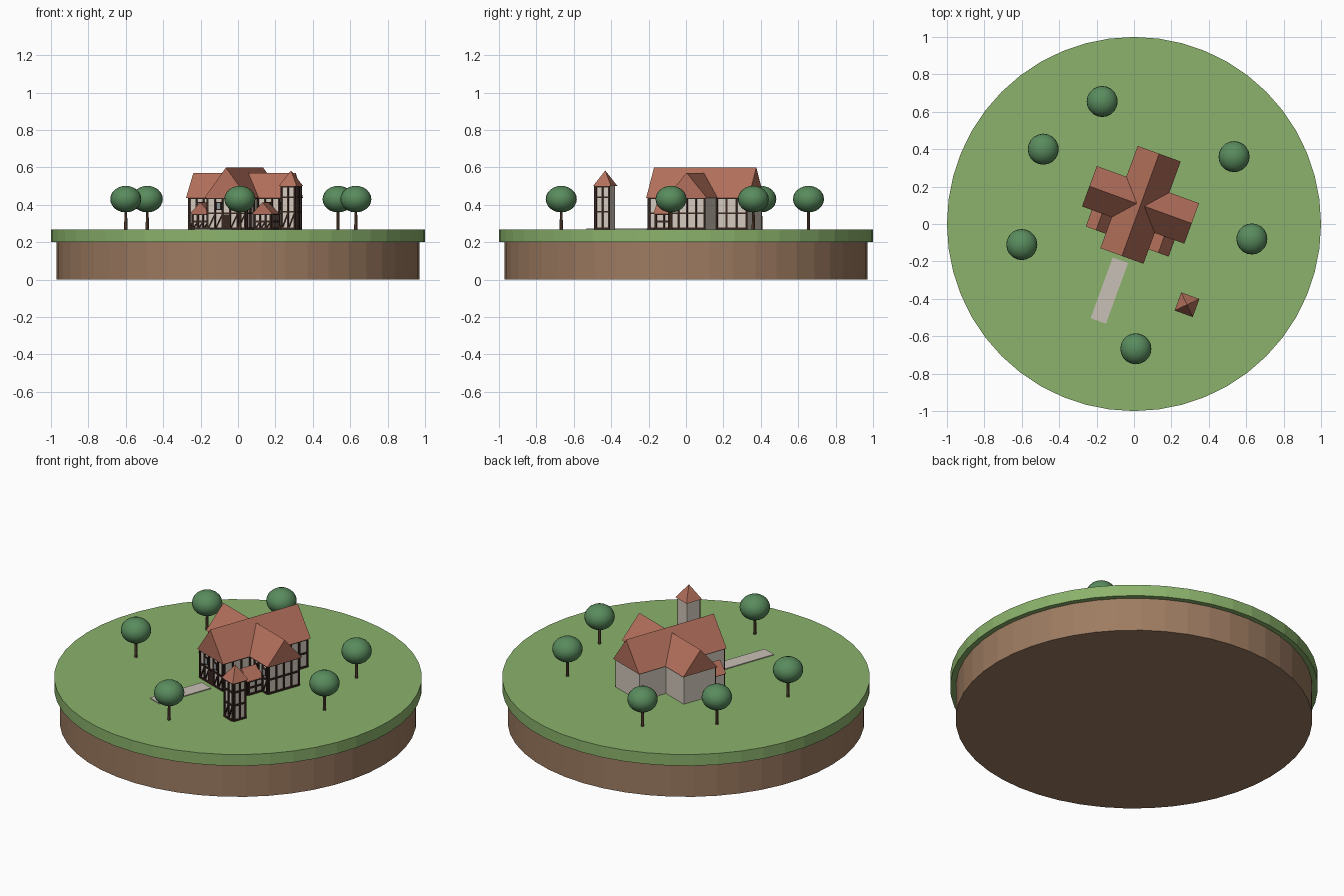
import bpy, bmesh, math
from mathutils import Matrix, Vector

if "Cube" in bpy.data.objects:
    bpy.data.objects.remove(bpy.data.objects["Cube"])


def material(name, r, g, b):
    m = bpy.data.materials.new(name)
    m.use_nodes = True
    m.diffuse_color = (r, g, b, 1)
    m.node_tree.nodes["Principled BSDF"].inputs["Base Color"].default_value = (r, g, b, 1)
    return m


GRASS = material("grass green", 0.26, 0.45, 0.15)
SOIL = material("soil brown", 0.34, 0.20, 0.12)
PLASTER = material("plaster", 0.66, 0.59, 0.51)
TIMBER = material("dark timber", 0.04, 0.02, 0.015)
ROOF = material("clay tile", 0.45, 0.16, 0.105)
STONE = material("path stone", 0.58, 0.53, 0.47)
BARK = material("bark", 0.13, 0.07, 0.04)
LEAF = material("leaf green", 0.10, 0.26, 0.11)
GLASS = material("window glass", 0.25, 0.30, 0.33)

GROUND = 0.268
# The whole house group is turned on the plot
HOUSE = Matrix.Translation((0.035, 0.1025, GROUND)) @ Matrix.Rotation(math.radians(-20), 4, 'Z')
WALL = 0.172
FRONT, RIGHT = 0, math.pi / 2


def finish(bm, name, mat, smooth=False):
    bmesh.ops.recalc_face_normals(bm, faces=bm.faces)
    me = bpy.data.meshes.new(name)
    bm.to_mesh(me)
    bm.free()
    me.materials.append(mat)
    for p in me.polygons:
        p.use_smooth = smooth
    ob = bpy.data.objects.new(name, me)
    bpy.context.collection.objects.link(ob)
    return ob


def add_box(bm, centre, size, frame):
    m = frame @ Matrix.Translation(centre) @ Matrix.Diagonal((*size, 1))
    bmesh.ops.create_cube(bm, size=1, matrix=m)


def box(name, centre, size, mat, frame=HOUSE):
    bm = bmesh.new()
    add_box(bm, centre, size, frame)
    return finish(bm, name, mat)


def cylinder(name, r1, r2, z0, z1, sides, mat, x=0, y=0):
    bm = bmesh.new()
    bmesh.ops.create_cone(bm, cap_ends=True, segments=sides, radius1=r1, radius2=r2,
                          depth=z1 - z0, matrix=Matrix.Translation((x, y, (z0 + z1) / 2)))
    return finish(bm, name, mat)


def gable_roof(name, x, y, width, length, z0, z1, turn=0):
    """Solid triangular prism with its ridge along y before turning."""
    bm = bmesh.new()
    m = HOUSE @ Matrix.Translation((x, y, 0)) @ Matrix.Rotation(turn, 4, 'Z')
    w, l = width / 2, length / 2
    ends = [[bm.verts.new(m @ Vector(p)) for p in ((-w, s * l, z0), (w, s * l, z0), (0, s * l, z1))]
            for s in (-1, 1)]
    bm.faces.new(ends[0])
    bm.faces.new(ends[1])
    for i in range(3):
        j = (i + 1) % 3
        bm.faces.new((ends[0][i], ends[0][j], ends[1][j], ends[1][i]))
    return finish(bm, name, ROOF)


def facade(name, x, y, width, height, turn, bays, rails, braces=True, windows=()):
    """Half-timbering on one wall: posts, rails, braces and framed windows."""
    m = HOUSE @ Matrix.Translation((x, y, 0)) @ Matrix.Rotation(turn, 4, 'Z')
    bar, thick = 0.009, 0.007
    bm = bmesh.new()
    bay = (width - bar) / bays
    left = -(width - bar) / 2
    for i in range(bays + 1):
        add_box(bm, (left + i * bay, -thick / 2, height / 2), (bar, thick, height), m)
    for f in rails:
        z = bar / 2 + f * (height - bar)
        add_box(bm, (0, -thick / 2, z), (width, thick, bar), m)
    if braces:
        rise = height * rails[1]
        for i in range(bays):
            tilt = Matrix.Rotation(-math.atan2(rise, bay), 4, 'Y')
            place = m @ Matrix.Translation((left + (i + 0.5) * bay, -0.003, rise / 2)) @ tilt
            add_box(bm, (0, 0, 0), (math.hypot(bay, rise) * 0.95, 0.006, 0.006), place)
    pane_z = height * 0.73
    for i in windows:
        add_box(bm, (left + (i + 0.5) * bay, -0.004, pane_z), (0.028, 0.008, 0.042), m)
    finish(bm, name + "_timbers", TIMBER)
    for i in windows:
        box(name + "_window", (left + (i + 0.5) * bay, -0.005, pane_z), (0.018, 0.008, 0.032), GLASS, m)


# Plot
cylinder("soil_base", 0.97, 0.97, 0, 0.2, 48, SOIL)
cylinder("grass_top", 1, 1, 0.2, GROUND, 48, GRASS)
box("path", (0, -0.488, 0.002), (0.087, 0.345, 0.006), STONE)

# Crossing wings
MAIN_W, WING_W, LENGTH = 0.222, 0.208, 0.56
END = LENGTH / 2
box("main_walls", (0, 0, WALL / 2), (MAIN_W, LENGTH, WALL), PLASTER)
box("wing_walls", (0, 0, WALL / 2), (LENGTH, WING_W, WALL), PLASTER)
gable_roof("main_roof", 0, 0, 0.245, 0.582, WALL - 0.003, 0.331)
gable_roof("wing_roof", 0, 0, 0.23, 0.582, WALL - 0.003, 0.303, RIGHT)

# Wall timbers on the front and right sides
side = END - MAIN_W / 2
mid_x = (END + MAIN_W / 2) / 2
flank = END - WING_W / 2
mid_y = (END + WING_W / 2) / 2
rails = (0, 0.5, 1)
facade("main_front", 0, -END, MAIN_W, WALL, FRONT, 5, rails, True, (1, 3))
facade("left_wing_front", -mid_x, -WING_W / 2, side, WALL, FRONT, 4, rails, True, (1, 3))
facade("right_wing_front", mid_x, -WING_W / 2, side, WALL, FRONT, 4, rails, True, (1, 3))
facade("wing_end", END, 0, WING_W, WALL, RIGHT, 4, rails, False)
facade("main_side_front", MAIN_W / 2, -mid_y, flank, WALL, RIGHT, 3, rails, False)
facade("main_side_back", MAIN_W / 2, mid_y, flank, WALL, RIGHT, 3, rails, False)
box("front_door", (0, -END - 0.003, 0.04), (0.04, 0.009, 0.08), TIMBER)

# Small porches in the front corners
for label, s in (("left", -1), ("right", 1)):
    px, py, pw, ph = s * 0.177, -0.15, 0.1, 0.085
    box(label + "_porch_walls", (px, py, ph / 2), (pw, 0.1, ph), PLASTER)
    gable_roof(label + "_porch_roof", px, -0.153, 0.117, 0.112, ph - 0.002, 0.145)
    facade(label + "_porch_front", px, py - 0.05, pw, ph, FRONT, 3, rails)
    facade(label + "_porch_side", px + pw / 2, py, 0.1, ph, RIGHT, 2, rails, False)

# Watch tower
TX, TY, TW, TH = 0.416, -0.417, 0.083, 0.232
box("tower_walls", (TX, TY, TH / 2), (TW, TW, TH), PLASTER)
facade("tower_front", TX, TY - TW / 2, TW, TH, FRONT, 2, (0, 0.4, 0.75, 1))
facade("tower_side", TX + TW / 2, TY, TW, TH, RIGHT, 2, (0, 0.4, 0.75, 1), False)
bm = bmesh.new()
spin = Matrix.Translation((TX, TY, TH + 0.041)) @ Matrix.Rotation(math.pi / 4, 4, 'Z')
bmesh.ops.create_cone(bm, cap_ends=True, segments=4, radius1=0.073, radius2=0, depth=0.084, matrix=HOUSE @ spin)
finish(bm, "tower_roof", ROOF)

# Trees
for x, y in ((-0.17, 0.655), (-0.485, 0.4), (0.535, 0.36), (-0.6, -0.11), (0.63, -0.08), (0.01, -0.667)):
    cylinder("tree_trunk", 0.009, 0.007, GROUND - 0.005, 0.38, 8, BARK, x, y)
    bm = bmesh.new()
    place = Matrix.Translation((x, y, 0.43)) @ Matrix.Diagonal((0.083, 0.083, 0.071, 1))
    bmesh.ops.create_uvsphere(bm, u_segments=20, v_segments=12, radius=1, matrix=place)
    finish(bm, "tree_crown", LEAF, True)
